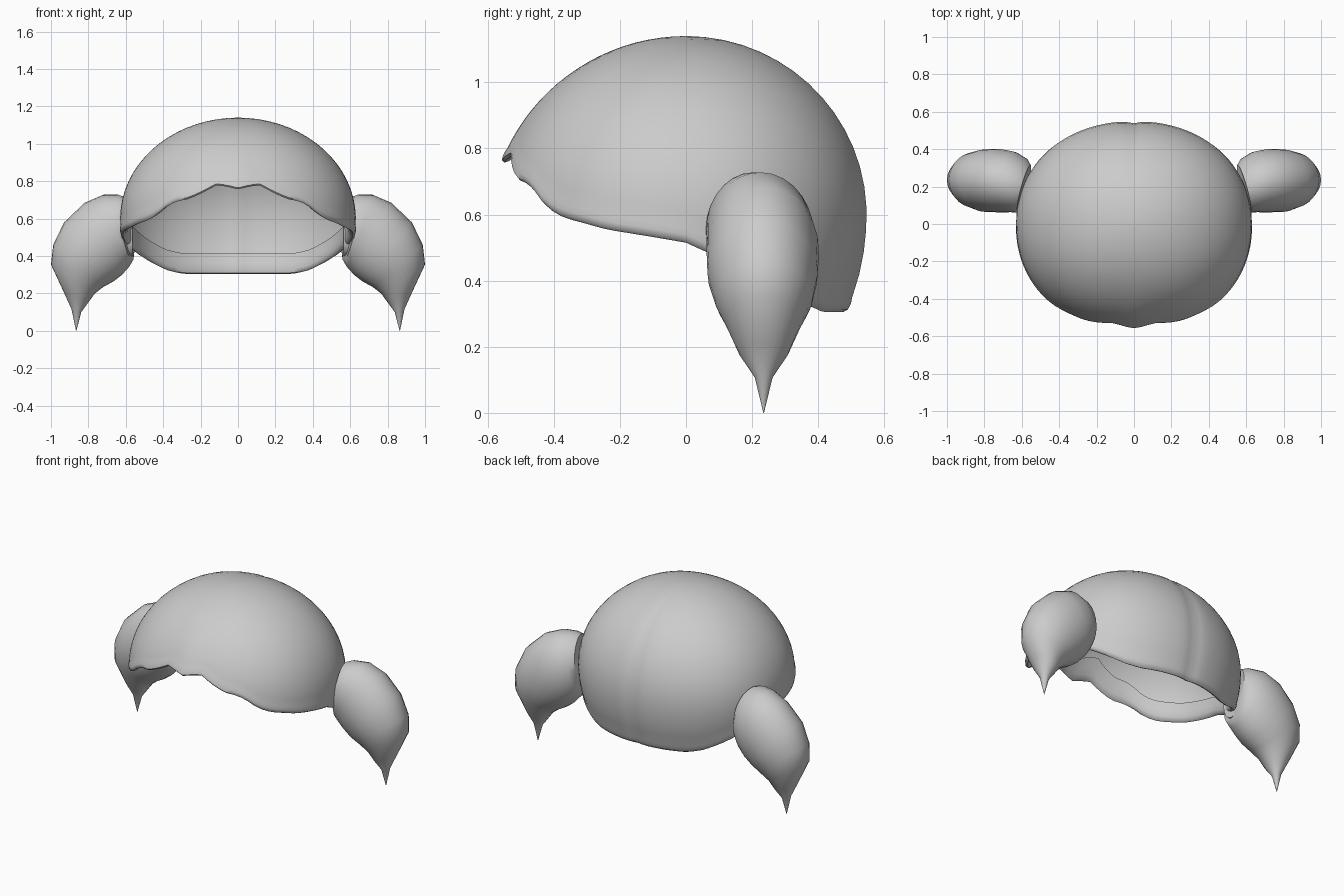
import bpy, bmesh
from math import sin, cos, pi, sqrt, exp, degrees

cube = bpy.data.objects.get("Cube")
if cube:
    bpy.data.objects.remove(cube)

grey = bpy.data.materials.new("hair_grey")
grey.use_nodes = True
grey.diffuse_color = (0.6, 0.6, 0.6, 1)
grey.node_tree.nodes["Principled BSDF"].inputs["Base Color"].default_value = (0.6, 0.6, 0.6, 1)


def skin_rings(name, rings, close_end=True):
    """Join equal rings of points into one smooth surface, capped at the start."""
    bm = bmesh.new()
    loops = [[bm.verts.new(p) for p in ring] for ring in rings]
    n = len(loops[0])
    for a, b in zip(loops, loops[1:]):
        for i in range(n):
            j = (i + 1) % n
            bm.faces.new((a[i], a[j], b[j], b[i]))
    bm.faces.new(loops[0])
    if close_end:
        bm.faces.new(loops[-1])
    bmesh.ops.recalc_face_normals(bm, faces=bm.faces)
    mesh = bpy.data.meshes.new(name)
    bm.to_mesh(mesh)
    bm.free()
    mesh.materials.append(grey)
    obj = bpy.data.objects.new(name, mesh)
    bpy.context.collection.objects.link(obj)
    bpy.ops.object.select_all(action='DESELECT')
    obj.select_set(True)
    bpy.context.view_layer.objects.active = obj
    bpy.ops.object.shade_smooth_by_angle(angle=0.9)


# Hair cap: dome with a scalloped rim (angle from the front, height) curled inward
RIM = [(0, .757), (5, .77), (11, .78), (18, .74), (25, .705), (31, .695), (36, .675),
       (43, .62), (50, .59), (57, .575), (65, .555), (78, .535), (90, .515), (97, .485),
       (112, .435), (127, .37), (138, .325), (148, .305), (180, .305)]
MID, UP, DOWN = 0.6, 0.54, 0.64
SEGMENTS, ROWS = 96, 18


def rim_height(phi):
    a = abs(degrees(phi))
    for (a0, z0), (a1, z1) in zip(RIM, RIM[1:]):
        if a <= a1 + 1e-6:
            return z0 + (z1 - z0) * (a - a0) / (a1 - a0)
    return RIM[-1][1]


def dome_point(phi, z, s):
    height = (UP if z > MID else DOWN) * s
    r = s * sqrt(max(0, 1 - ((z - MID) / height) ** 2))
    p = 2.12
    r /= (abs(sin(phi)) ** p + abs(cos(phi)) ** p) ** (1 / p)
    # front lock and the shallow parting behind
    near_rim = max(0, 1 - (z - rim_height(phi)) / 0.3)
    r *= 1 + 0.025 * near_rim * exp(-(phi / 0.13) ** 2)
    r *= 1 - 0.02 * exp(-((abs(phi) - pi) / 0.06) ** 2)
    depth = 0.57 if cos(phi) > 0 else 0.55
    return (0.63 * r * sin(phi), -depth * r * cos(phi), z)


def dome_row(k, s, lift):
    """Row k of ROWS from the crown down to the rim, raised by lift."""
    row = []
    for i in range(SEGMENTS):
        phi = -pi + 2 * pi * i / SEGMENTS
        top = MID + UP * s
        end = rim_height(phi) + lift
        z = top - (top - end) * (1 - cos(pi / 2 * k / ROWS))
        row.append(dome_point(phi, z, s))
    return row


dome = [dome_row(k + 0.2 * (k == 0), 1, 0.045) for k in range(ROWS + 1)]
lip = [dome_row(ROWS, s, lift) for s, lift in
       ((1.006, .025), (1.002, .008), (.985, 0), (.965, .005),
        (.945, .025), (.937, .06), (.932, .11))]
skin_rings("hair_cap", dome + lip, close_end=False)

# Bunches: drop-shaped tails; outer x, z, inner x, z, centre y, half depth
TAIL = [(.605, .715, .57, .40, .19, .125), (.64, .728, .565, .375, .205, .145),
        (.72, .728, .58, .345, .225, .162), (.82, .685, .62, .30, .232, .17),
        (.93, .58, .665, .265, .232, .167), (.988, .46, .72, .235, .235, .148),
        (1.0, .355, .765, .2, .235, .115), (.935, .215, .802, .15, .235, .075),
        (.89, .115, .838, .1, .235, .027), (.866, .0, .864, .0, .235, .001)]


def tail_ring(xo, zo, xi, zi, yc, depth, side):
    ring = []
    tilt = 0.07 * max(0, (0.75 - xo) / 0.15)
    for i in range(28):
        c, s = cos(2 * pi * i / 28), sin(2 * pi * i / 28)
        x = (xo + xi) / 2 + c * (xo - xi) / 2 - s * tilt / 2
        ring.append((side * x, yc + s * depth, (zo + zi) / 2 + c * (zo - zi) / 2))
    return ring


for label, side in (("left", 1), ("right", -1)):
    skin_rings(label + "_bunch", [tail_ring(*row, side) for row in TAIL])
    # Short tie joining the bunch to the cap
    tie = [[(side * x, 0.19 + 0.07 * cos(a * pi / 8), 0.5 + 0.1 * sin(a * pi / 8))
            for a in range(16)] for x in (.565, .62)]
    skin_rings(label + "_tie", tie)
